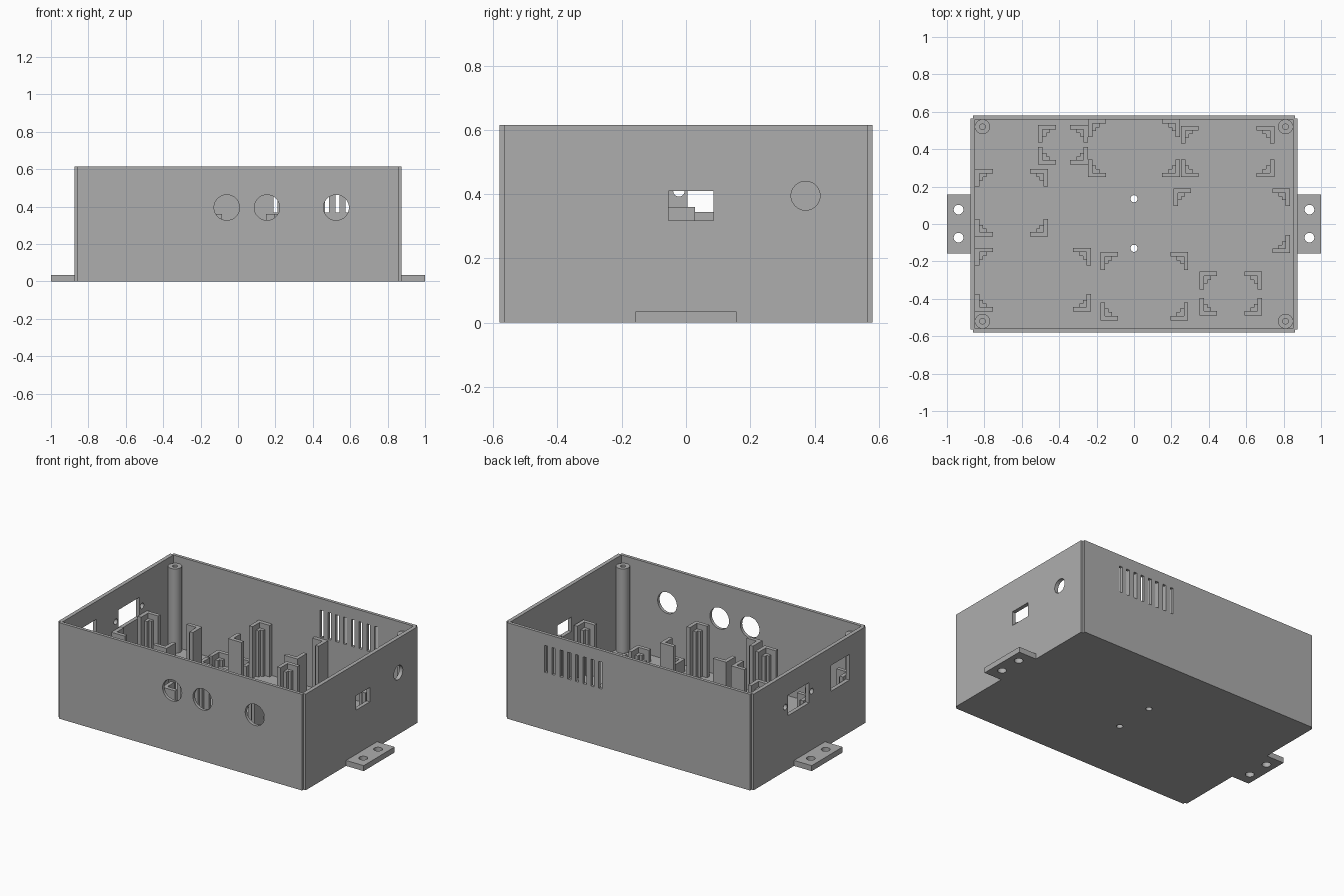
import bpy, bmesh, math
from mathutils import Matrix, Vector

cube = bpy.data.objects.get("Cube")
if cube:
    bpy.data.objects.remove(cube, do_unlink=True)

GREY = (0.42, 0.42, 0.42, 1)
mat = bpy.data.materials.new("plain_grey")
mat.use_nodes = True
mat.diffuse_color = GREY
mat.node_tree.nodes["Principled BSDF"].inputs["Base Color"].default_value = GREY

HX, HY, TOP, FLOOR = 0.875, 0.58, 0.615, 0.03   # outer half sizes and heights
IX, IY = 0.85, 0.56                             # inner half sizes
NOTCH = 0.015


def add_box(bm, x0, x1, y0, y1, z0, z1):
    size = Vector((abs(x1 - x0), abs(y1 - y0), abs(z1 - z0)))
    mid = Vector((x0 + x1, y0 + y1, z0 + z1)) / 2
    bmesh.ops.create_cube(bm, size=1, matrix=Matrix.Translation(mid) @ Matrix.Diagonal(size.to_4d()))


def add_cyl(bm, centre, radius, length, axis="Z", sides=40):
    turn = {"X": Matrix.Rotation(math.pi / 2, 4, "Y"),
            "Y": Matrix.Rotation(math.pi / 2, 4, "X"),
            "Z": Matrix.Identity(4)}[axis]
    bmesh.ops.create_cone(bm, cap_ends=True, segments=sides, radius1=radius, radius2=radius,
                          depth=length, matrix=Matrix.Translation(centre) @ turn)


def add_prism(bm, outline, z0, z1):
    face = bm.faces.new([bm.verts.new((x, y, z0)) for x, y in outline])
    top = bmesh.ops.extrude_face_region(bm, geom=[face], use_keep_orig=True)["geom"]
    bmesh.ops.translate(bm, vec=(0, 0, z1 - z0), verts=[v for v in top if isinstance(v, bmesh.types.BMVert)])


def finish(name, bm):
    bmesh.ops.recalc_face_normals(bm, faces=bm.faces)
    mesh = bpy.data.meshes.new(name)
    bm.to_mesh(mesh)
    bm.free()
    mesh.materials.append(mat)
    obj = bpy.data.objects.new(name, mesh)
    bpy.context.scene.collection.objects.link(obj)
    return obj


def cut(obj, *cutters):
    for bm in cutters:
        tool = finish("cutter", bm)
        tool.hide_render = True
        mod = obj.modifiers.new("cut", "BOOLEAN")
        mod.operation, mod.solver, mod.object = "DIFFERENCE", "EXACT", tool
        deps = bpy.context.evaluated_depsgraph_get()
        mesh = bpy.data.meshes.new_from_object(obj.evaluated_get(deps))
        obj.modifiers.clear()
        obj.data = mesh
        bpy.data.objects.remove(tool, do_unlink=True)


def smooth(obj):
    bpy.ops.object.select_all(action="DESELECT")
    obj.select_set(True)
    bpy.context.view_layer.objects.active = obj
    bpy.ops.object.shade_smooth_by_angle(angle=math.radians(30))


# Open case with notched vertical corners
shell = bmesh.new()
outline = []
for sx, sy in ((1, 1), (-1, 1), (-1, -1), (1, -1)):
    corner = [(sx * HX, sy * (HY - NOTCH)), (sx * (HX - NOTCH), sy * (HY - NOTCH)),
              (sx * (HX - NOTCH), sy * HY)]
    outline += corner if sx * sy > 0 else corner[::-1]
add_prism(shell, outline, 0, TOP)
case = finish("case", shell)

cavity = bmesh.new()
add_box(cavity, -IX, IX, -IY, IY, FLOOR, 1)

holes = bmesh.new()
# Round control holes in the front
for x in (-0.06, 0.155, 0.525):
    add_cyl(holes, (x, -HY, 0.395), 0.068, 0.1, "Y")
# Vent slots in the back
for i in range(8):
    x = 0.586 - 0.055 * i
    add_box(holes, x - 0.011, x + 0.011, 0.53, 0.63, 0.368, 0.54)
# Socket and round hole in the model's left wall
add_box(holes, 0.8, 0.92, -0.055, 0.085, 0.318, 0.41)
add_cyl(holes, (HX, 0.372, 0.395), 0.045, 0.1, "X")
# Two sockets and a pair of screw holes in the model's right wall
add_box(holes, -0.92, -0.8, 0.005, 0.217, 0.345, 0.475)
add_box(holes, -0.92, -0.8, -0.404, -0.217, 0.335, 0.5)
for y in (-0.022, 0.244):
    add_cyl(holes, (-HX, y, 0.41), 0.018, 0.1, "X", 24)
# Floor drain holes
for y in (-0.13, 0.135):
    add_cyl(holes, (0, y, 0), 0.019, 0.2, "Z", 24)
cut(case, cavity, holes)
smooth(case)

# Mounting tabs on both ends
for side, name in ((1, "left_mounting_tab"), (-1, "right_mounting_tab")):
    bm, drill = bmesh.new(), bmesh.new()
    add_box(bm, side * HX, side, -0.157, 0.157, 0, 0.035)
    for y in (-0.073, 0.077):
        add_cyl(drill, (side * 0.938, y, 0), 0.026, 0.2)
    tab = finish(name, bm)
    cut(tab, drill)
    smooth(tab)

# Corner screw posts
for i, (sx, sy) in enumerate(((1, 1), (-1, 1), (-1, -1), (1, -1))):
    bm, drill = bmesh.new(), bmesh.new()
    add_cyl(bm, (sx * 0.81, sy * 0.52, 0.295), 0.04, 0.55)
    add_cyl(drill, (sx * 0.81, sy * 0.52, 0.57), 0.015, 0.3, "Z", 20)
    post = finish(f"screw_post_{i + 1}", bm)
    cut(post, drill)
    smooth(post)


def add_angle(bm, cx, cy, dx, dy, arm, thick, height):
    pts = ((0, 0), (arm, 0), (arm, thick), (thick, thick), (thick, arm), (0, arm))
    add_prism(bm, [(cx + dx * a, cy + dy * b) for a, b in pts], FLOOR - 0.01, height)


# Board holders: four corner brackets, each a tall angle with a lower seat inside
TALL, LOW = 0.36, 0.11
BOARDS = {
    "back_small": (-0.513, -0.246, 0.318, 0.53, LOW),
    "back_middle": (-0.246, 0.246, 0.25, 0.56, TALL),
    "back_left": (0.251, 0.75, 0.25, 0.525, LOW),
    "right_upper": (-0.85, -0.46, -0.067, 0.295, TALL),
    "right_lower": (-0.85, -0.23, -0.468, -0.127, TALL),
    "left_middle": (0.21, 0.835, -0.155, 0.19, TALL),
    "front_middle": (-0.18, 0.29, -0.515, -0.15, TALL),
    "front_left": (0.35, 0.685, -0.49, -0.255, LOW),
}
for name, (x0, x1, y0, y1, height) in BOARDS.items():
    bm = bmesh.new()
    for cx, dx in ((x0, 1), (x1, -1)):
        for cy, dy in ((y0, 1), (y1, -1)):
            if name == "left_middle" and dx > 0 and dy > 0:
                continue
            add_angle(bm, cx, cy, dx, dy, 0.095, 0.024, height)
            add_angle(bm, cx + dx * 0.024, cy + dy * 0.024, dx, dy, 0.038, 0.02, height - 0.035)
    finish(name + "_board_brackets", bm)
